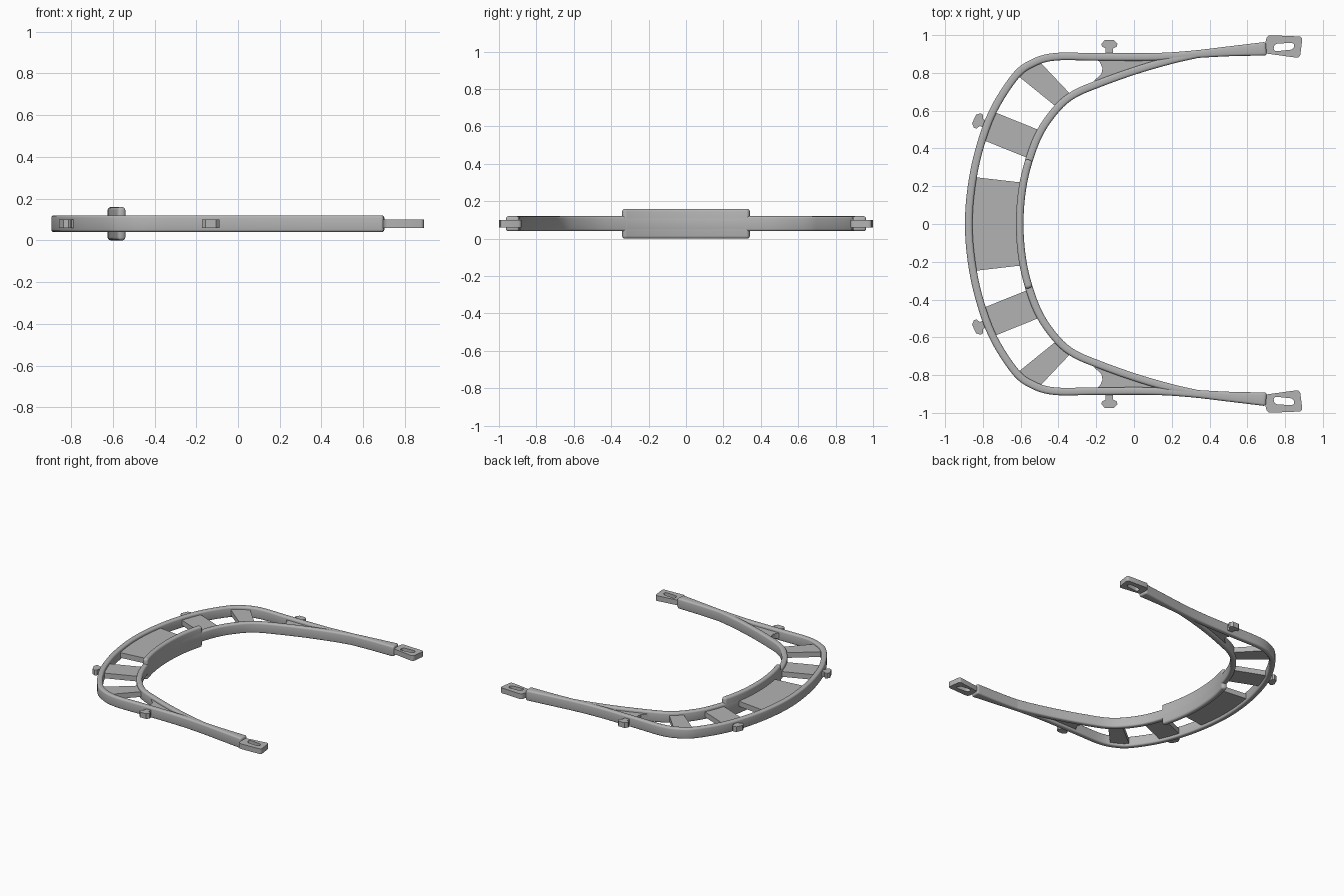
import bpy, bmesh, math
from mathutils import Vector

if "Cube" in bpy.data.objects:
    bpy.data.objects.remove(bpy.data.objects["Cube"])

grey = bpy.data.materials.new("light grey plastic")
grey.use_nodes = True
grey.diffuse_color = (0.45, 0.45, 0.45, 1)
grey.node_tree.nodes["Principled BSDF"].inputs["Base Color"].default_value = (0.45, 0.45, 0.45, 1)


def finish(bm, name):
    bmesh.ops.recalc_face_normals(bm, faces=bm.faces)
    mesh = bpy.data.meshes.new(name)
    bm.to_mesh(mesh)
    bm.free()
    mesh.materials.append(grey)
    obj = bpy.data.objects.new(name, mesh)
    bpy.context.collection.objects.link(obj)
    bpy.ops.object.select_all(action='DESELECT')
    obj.select_set(True)
    bpy.context.view_layer.objects.active = obj
    bpy.ops.object.shade_smooth_by_angle(angle=math.radians(35))
    return obj


def spline(points, steps=8):
    """Smooth path through (x, y, half width) points."""
    p = [Vector(q) for q in points]
    p = [2 * p[0] - p[1]] + p + [2 * p[-1] - p[-2]]
    out = []
    for a, b, c, d in zip(p, p[1:], p[2:], p[3:]):
        for i in range(steps):
            t = i / steps
            out.append(0.5 * (2 * b + (c - a) * t + (2 * a - 5 * b + 4 * c - d) * t * t
                              + (3 * b - a - 3 * c + d) * t ** 3))
    return out + [p[-2]]


def mirrored(half):
    return [(x, -y, w) for x, y, w in reversed(half[1:])] + half


def band(name, path, z0, z1, bevel):
    """Rounded strip standing on edge along a path."""
    bm = bmesh.new()
    rows = []
    for i, p in enumerate(path):
        d = (path[min(i + 1, len(path) - 1)] - path[max(i - 1, 0)]).xy.normalized()
        n = Vector((-d.y, d.x)) * p.z
        rows.append([bm.verts.new((p.x + s * n.x, p.y + s * n.y, z))
                     for s, z in ((1, z0), (1, z1), (-1, z1), (-1, z0))])
    for a, b in zip(rows, rows[1:]):
        for j in range(4):
            k = (j + 1) % 4
            bm.faces.new((a[j], a[k], b[k], b[j]))
    bm.faces.new(rows[0])
    bm.faces.new(rows[-1])
    bmesh.ops.recalc_face_normals(bm, faces=bm.faces)
    rims = [e for e in bm.edges if e.calc_face_angle(0) > math.radians(45)]
    bmesh.ops.bevel(bm, geom=rims, offset=bevel, segments=3, profile=0.5, affect='EDGES')
    return finish(bm, name)


def plate(name, outline, hole=None, rounding=0, z0=0.06, z1=0.10):
    """Flat plate with an optional hole that has as many corners as the outline."""
    bm = bmesh.new()
    n = len(outline)
    loops = [[[bm.verts.new((x, y, z)) for x, y in ring] for z in (z0, z1)]
             for ring in (outline, hole) if ring]
    for low, high in loops:
        for i in range(n):
            j = (i + 1) % n
            bm.faces.new((low[i], low[j], high[j], high[i]))
    for level in (0, 1):
        if hole:
            a, b = loops[0][level], loops[1][level]
            for i in range(n):
                j = (i + 1) % n
                bm.faces.new((a[i], a[j], b[j], b[i]))
        else:
            bm.faces.new(loops[0][level])
    if rounding:
        corners = [e for e in bm.edges if abs(e.verts[0].co.z - e.verts[1].co.z) > 0.01]
        bmesh.ops.recalc_face_normals(bm, faces=bm.faces)
        bmesh.ops.bevel(bm, geom=corners, offset=rounding, segments=4, profile=0.5, affect='EDGES')
    return finish(bm, name)


# Outer band, widening into the two arms
W = 0.02
outer = [(-.875, 0, W), (-.86, .2, W), (-.818, .4, W), (-.745, .6, W), (-.63, .78, W),
         (-.54, .85, W), (-.42, .885, W), (-.2, .885, W), (.1, .885, W), (.3, .897, W),
         (.5, .914, .026), (.7, .928, .036)]
band("outer_band", spline(mirrored(outer)), 0.04, 0.12, 0.012)

# Inner band, merging into the arms
inner = [(-.605, 0, W), (-.592, .18, W), (-.555, .34, W), (-.495, .49, W), (-.405, .615, W),
         (-.32, .685, W), (-.2, .738, W), (0, .81, W), (.2, .868, W), (.36, .9, .016)]
inner_path = spline(mirrored(inner))
band("inner_band", inner_path, 0.04, 0.12, 0.012)

# Taller forehead pad along the middle of the inner band
band("forehead_pad", [p for p in inner_path if abs(p.y) < 0.345], 0, 0.16, 0.015)

# Middle bridge between the bands
plate("middle_bridge", [(-.86, -.25), (-.6, -.22), (-.6, .22), (-.86, .25)])

# Mushroom peg profile: sideways, outwards
peg = [(-.02, -.03), (-.02, .025), (-.04, .035), (-.042, .05), (-.025, .068),
       (.025, .068), (.042, .05), (.04, .035), (.02, .025), (.02, -.03)]

for side, s in (("left", 1), ("right", -1)):
    def flip(points):
        return [(x, s * y) for x, y in points]

    def peg_at(x, y, angle):
        c, k = math.cos(angle), math.sin(angle)
        return flip([(x + u * k + v * c, y - u * c + v * k) for u, v in peg])

    # Bridges between the bands
    plate(side + "_bridge", flip([(-.74, .593), (-.49, .492), (-.54, .34), (-.82, .453)]))
    plate(side + "_corner_bridge", flip([(-.615, .785), (-.505, .865), (-.325, .675), (-.405, .615)]))
    plate(side + "_gusset", flip([(-.21, .885), (-.18, .855), (-.167, .825), (-.172, .795),
                                  (-.21, .76), (-.19, .742), (0, .81), (.2, .87), (.2, .885)]))
    # Pegs on the outside
    plate(side + "_side_peg", peg_at(-.13, .905, math.pi / 2))
    plate(side + "_back_peg", peg_at(-.785, .527, math.radians(155)))
    # Slotted end tab
    plate(side + "_strap_tab",
          flip([(.682, .905), (.705, 1.0), (.893, .992), (.878, .878)]),
          flip([(.738, .913), (.742, .954), (.85, .96), (.846, .924)]), 0.018)
